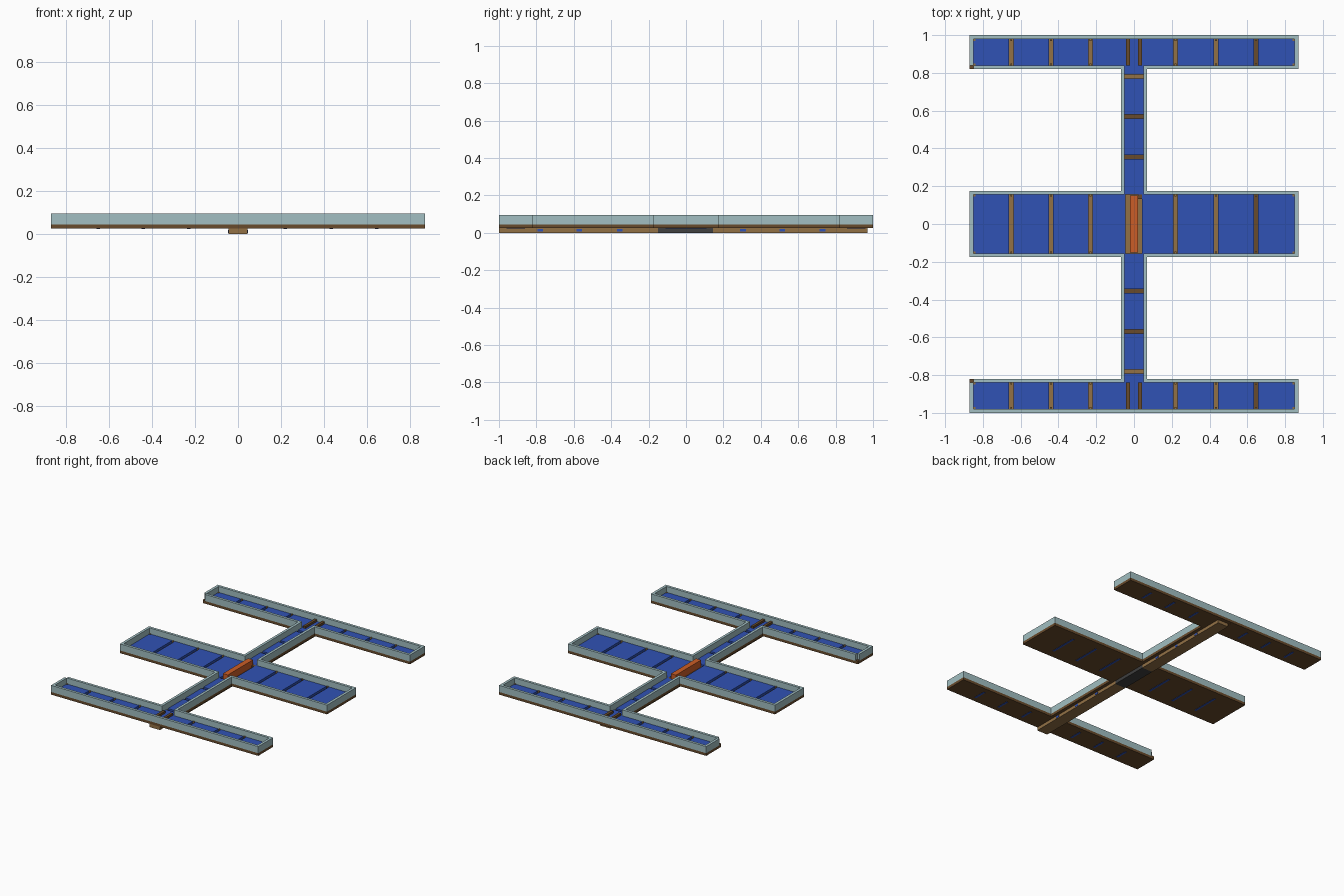
import bpy
import bmesh
from mathutils import Vector

cube = bpy.data.objects.get("Cube")
if cube:
    bpy.data.objects.remove(cube, do_unlink=True)


def material(name, rgb):
    m = bpy.data.materials.new(name)
    m.use_nodes = True
    m.diffuse_color = (*rgb, 1)
    m.node_tree.nodes["Principled BSDF"].inputs["Base Color"].default_value = (*rgb, 1)
    return m


PALE = material("pale_blue_grey", (0.36, 0.52, 0.54))
BLUE = material("deck_blue", (0.03, 0.085, 0.46))
ORANGE = material("orange", (0.60, 0.11, 0.02))
TAN = material("tan_wood", (0.29, 0.165, 0.06))
BROWN = material("brown_wood", (0.14, 0.07, 0.025))
GREY = material("dark_grey", (0.05, 0.05, 0.05))


def boxes(name, mat, spans):
    """One object made of boxes, each given as (x0, x1, y0, y1, z0, z1)."""
    bm = bmesh.new()
    for x0, x1, y0, y1, z0, z1 in spans:
        size = Vector((x1 - x0, y1 - y0, z1 - z0))
        mid = Vector((x0 + x1, y0 + y1, z0 + z1)) / 2
        for v in bmesh.ops.create_cube(bm, size=1)["verts"]:
            v.co = Vector(a * b for a, b in zip(v.co, size)) + mid
    mesh = bpy.data.meshes.new(name)
    bm.to_mesh(mesh)
    bm.free()
    mesh.materials.append(mat)
    ob = bpy.data.objects.new(name, mesh)
    bpy.context.collection.objects.link(ob)
    return ob


def flip(a, b, s):
    return (a, b) if s > 0 else (-b, -a)


# Key levels and outline: inner faces of the walls, and wall thickness
BASE, RIM, TOP, FLOOR, TRAY = 0.025, 0.045, 0.095, 0.05, 0.03
T = 0.02
END, HALF, SPINE, WING0, WING1 = 0.85, 0.155, 0.05, 0.84, 0.98


def wall_plan(notched):
    """Footprints of the walls round the outline; the notch is a corner post."""
    plan = []
    for sy in (-1, 1):
        plan.append((-END - T, END + T, *flip(WING1, WING1 + T, sy)))
        for sx in (-1, 1):
            outer = flip(END, END + T, sx)
            post = notched and sx < 0
            plan += [
                (*outer, *flip(WING0 if post else WING0 - T, WING1, sy)),
                (*flip(SPINE, END, sx), *flip(WING0 - T, WING0, sy)),
                (*flip(SPINE, SPINE + T, sx), *flip(HALF + T, WING0 - T, sy)),
                (*flip(SPINE, END + T, sx), *flip(HALF, HALF + T, sy)),
            ]
    plan += [(*flip(END, END + T, sx), -HALF, HALF) for sx in (-1, 1)]
    return plan


boxes("parapet_walls", PALE, [(*p, RIM, TOP) for p in wall_plan(True)])
boxes("base_rim", BROWN, [(*p, BASE, RIM) for p in wall_plan(False)])
boxes("corner_posts", BROWN, [(-END - T, -END, *flip(WING0 - T, WING0, sy), RIM, FLOOR)
                              for sy in (-1, 1)])

# Tray closing the underside
ROWS = [(-WING1, -WING0), (-HALF, HALF), (WING0, WING1)]
SPANS = [(-WING0, -HALF), (HALF, WING0)]
boxes("base_tray", BROWN,
      [(-END, END, *r, BASE, TRAY) for r in ROWS]
      + [(-SPINE, SPINE, *s, BASE, TRAY) for s in SPANS])

# Deck blocks separated by narrow joints
JOINTS = [-0.65, -0.44, -0.23, 0.22, 0.435, 0.645]
SPINE_JOINTS = [0.355, 0.57, 0.78]
G = 0.011


def pieces(start, end, cuts):
    edges = [start] + [e for c in cuts for e in (c - G, c + G)] + [end]
    return list(zip(edges[::2], edges[1::2]))


deck, tan_strips, brown_strips, pegs, slits = [], [], [], [], []
for row, (y0, y1) in enumerate(ROWS):
    if row == 1:
        runs = pieces(-END, -0.045, JOINTS[:3]) + pieces(0.042, END, JOINTS[3:])
    else:
        runs = pieces(-END, END, JOINTS)
    deck += [(*r, y0, y1, TRAY, FLOOR) for r in runs]
    for x in JOINTS:
        strips = brown_strips if x == JOINTS[-1] else tan_strips
        strips.append((x - G, x + G, y0, y1, TRAY, TRAY + 0.003))
        inset = (y1 - y0) * 0.15
        slits.append((x - 0.008, x + 0.008, y0 + inset, y1 - inset, BASE - 0.002, BASE))
    for x in JOINTS + [-END + 0.005, END - 0.005]:
        for y in (y0 + 0.005, y1 - 0.005):
            pegs.append((x - 0.005, x + 0.005, y - 0.005, y + 0.005, TRAY, FLOOR + 0.004))
for sy in (-1, 1):
    runs = pieces(HALF, WING0, SPINE_JOINTS)
    deck += [(-SPINE, SPINE, *flip(*r, sy), TRAY, FLOOR) for r in runs]
    for y in SPINE_JOINTS:
        strips = tan_strips if y == SPINE_JOINTS[-1] else brown_strips
        strips.append((-SPINE, SPINE, *flip(y - G, y + G, sy), TRAY, TRAY + 0.003))
boxes("deck_blocks", BLUE, deck)
boxes("light_joint_strips", TAN, tan_strips)
boxes("dark_joint_strips", BROWN, brown_strips)
boxes("joint_pegs", TAN, pegs)
boxes("underside_slits", BLUE, slits)

# Raised dividers where the spine meets the wings
boxes("wing_dividers", BROWN,
      [(*flip(0.022, 0.042, sx), *r, TRAY, 0.066)
       for r in (ROWS[0], ROWS[2]) for sx in (-1, 1)])

# Central hatch in its channel
boxes("hatch_channel", TAN, [(-0.045, 0.042, -HALF, HALF, TRAY, TRAY + 0.004)])
boxes("hatch", ORANGE, [(-0.022, 0.02, -0.15, 0.152, TRAY + 0.004, 0.087)])
boxes("hatch_stop", BROWN, [(0.02, 0.042, 0.132, HALF, TRAY + 0.004, FLOOR)])

# Keel beam under the spine with a grey centre and blue inserts
boxes("keel_beam", TAN, [(-0.045, 0.045, -1, -0.15, 0, BASE),
                         (-0.045, 0.045, 0.145, 0.97, 0, BASE)])
boxes("keel_centre", GREY, [(-0.045, 0.045, -0.15, 0.145, 0, BASE)])
boxes("keel_inserts", BLUE, [(-0.047, 0.047, y - 0.015, y + 0.015, 0.006, 0.02)
                             for y in (-0.78, -0.57, -0.355, 0.305, 0.515, 0.73)])
